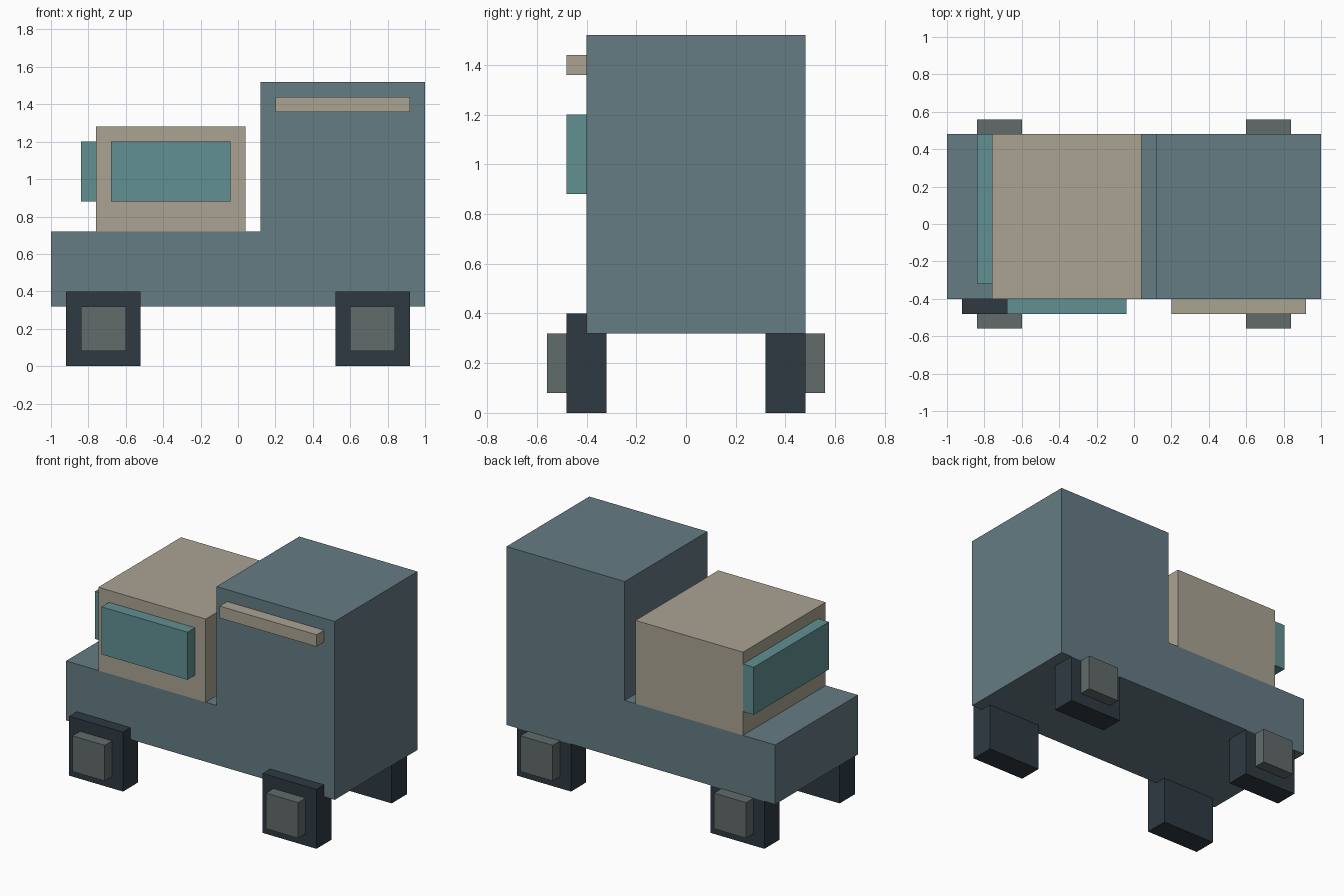
import bpy
import bmesh

if "Cube" in bpy.data.objects:
    bpy.data.objects.remove(bpy.data.objects["Cube"])


def material(name, rgb):
    m = bpy.data.materials.new(name)
    m.diffuse_color = (*rgb, 1)
    m.use_nodes = True
    m.node_tree.nodes["Principled BSDF"].inputs["Base Color"].default_value = m.diffuse_color
    return m


SLATE = material("slate", (0.13, 0.20, 0.23))
BEIGE = material("beige", (0.40, 0.37, 0.29))
TEAL = material("teal", (0.12, 0.28, 0.29))
RUBBER = material("rubber", (0.028, 0.042, 0.055))
GREY = material("hub grey", (0.12, 0.145, 0.145))


def prism(name, profile, y, mat):
    """Extrude an x-z outline from y[0] to y[1]."""
    bm = bmesh.new()
    face = bm.faces.new([bm.verts.new((px, y[0], pz)) for px, pz in profile])
    ext = bmesh.ops.extrude_face_region(bm, geom=[face])
    verts = [v for v in ext["geom"] if isinstance(v, bmesh.types.BMVert)]
    bmesh.ops.translate(bm, verts=verts, vec=(0, y[1] - y[0], 0))
    bmesh.ops.recalc_face_normals(bm, faces=bm.faces)
    mesh = bpy.data.meshes.new(name)
    bm.to_mesh(mesh)
    bm.free()
    mesh.materials.append(mat)
    obj = bpy.data.objects.new(name, mesh)
    bpy.context.collection.objects.link(obj)
    return obj


def box(name, x, y, z, mat):
    outline = [(x[0], z[0]), (x[1], z[0]), (x[1], z[1]), (x[0], z[1])]
    return prism(name, outline, y, mat)


# Stepped body: low chassis with tall cargo box
prism("body", [(-1, 0.32), (1, 0.32), (1, 1.52), (0.12, 1.52),
               (0.12, 0.72), (-1, 0.72)], (-0.40, 0.48), SLATE)

# Cab and its windows (side window on the front side only)
box("cab", (-0.76, 0.04), (-0.40, 0.48), (0.72, 1.28), BEIGE)
box("side_window", (-0.68, -0.04), (-0.48, -0.40), (0.88, 1.20), TEAL)
box("windshield", (-0.84, -0.76), (-0.32, 0.48), (0.88, 1.20), TEAL)

# Trim strip on the cargo box
box("trim_strip", (0.20, 0.92), (-0.48, -0.40), (1.36, 1.44), BEIGE)

# Square wheels with hubs; the back pair is flush under the body
for end, cx in (("left", -0.72), ("right", 0.72)):
    for side, wheel_y, hub_y, top in (
            ("front", (-0.48, -0.32), (-0.56, -0.48), 0.40),
            ("back", (0.32, 0.48), (0.48, 0.56), 0.32)):
        box(f"{side}_{end}_wheel", (cx - 0.20, cx + 0.20), wheel_y, (0, top), RUBBER)
        box(f"{side}_{end}_hub", (cx - 0.12, cx + 0.12), hub_y, (0.08, 0.32), GREY)
